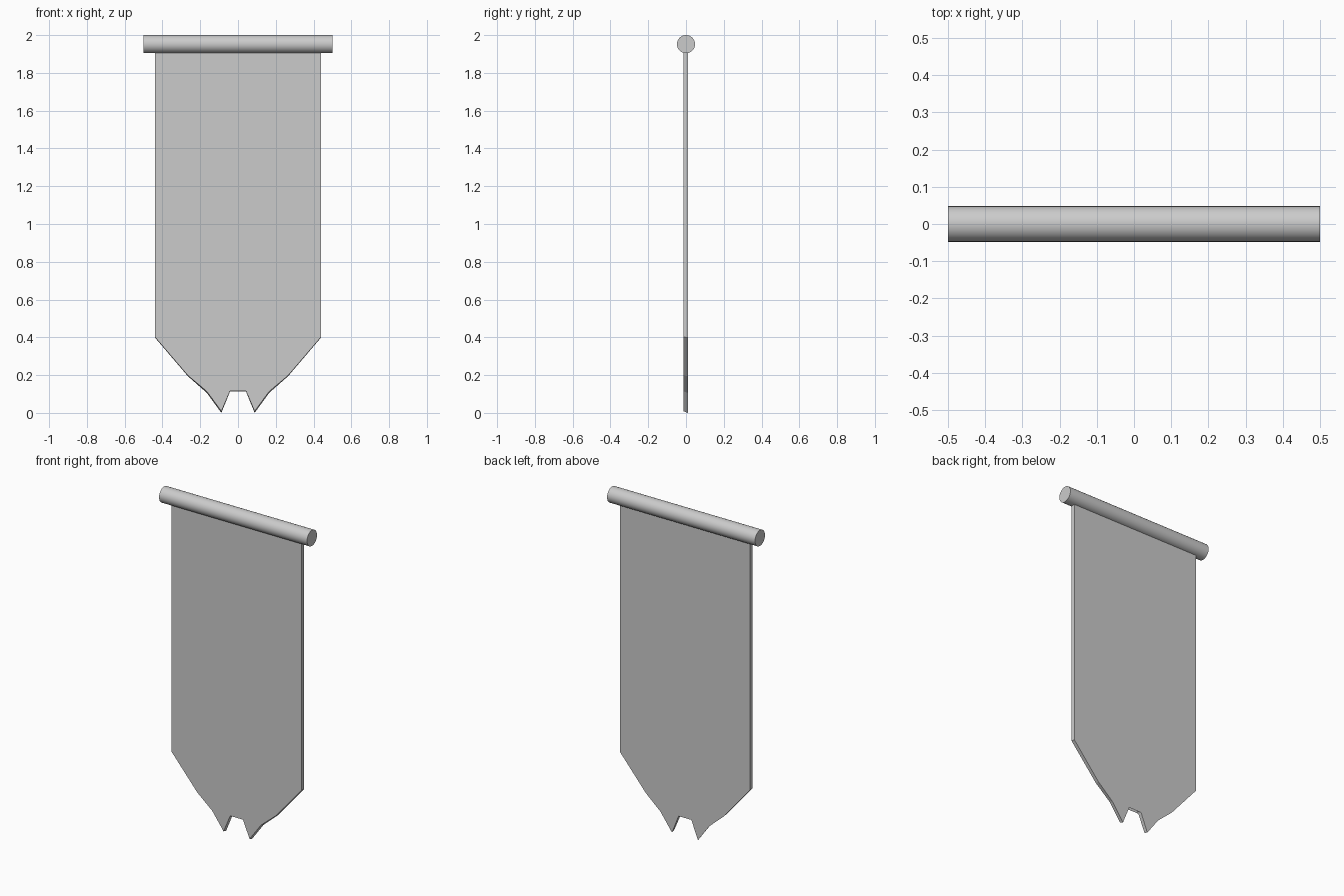
import bpy, bmesh, math

if "Cube" in bpy.data.objects:
    bpy.data.objects.remove(bpy.data.objects["Cube"])

# Hanging rod
bpy.ops.mesh.primitive_cylinder_add(vertices=32, radius=0.048, depth=1.0,
                                    location=(0, 0, 1.952),
                                    rotation=(0, math.pi / 2, 0))
rod = bpy.context.object
rod.name = "hanging_rod"
bpy.ops.object.transform_apply(location=False, rotation=True, scale=True)
bpy.ops.object.shade_smooth_by_angle(angle=math.radians(40))

# Cloth: right half of the outline as (x, z, extra drop of the rear edge)
half = [(0.44, 1.95, 0), (0.44, 0.402, 0.003), (0.265, 0.198, 0.004),
        (0.165, 0.114, 0.008), (0.088, 0.009, 0.009), (0.043, 0.115, 0.003)]
notch = [(0, 0.197, 0.002)]
outline = half + notch + [(-x, z, d) for x, z, d in reversed(half)]

bm = bmesh.new()
front = [bm.verts.new((x, -0.014, z)) for x, z, d in outline]
back = [bm.verts.new((x, 0.010, z - d)) for x, z, d in outline]
bm.faces.new(front)
bm.faces.new(back[::-1])
n = len(outline)
for i in range(n):
    j = (i + 1) % n
    bm.faces.new((front[i], back[i], back[j], front[j]))
bmesh.ops.triangulate(bm, faces=[f for f in bm.faces if len(f.verts) > 4])
bmesh.ops.recalc_face_normals(bm, faces=bm.faces)
mesh = bpy.data.meshes.new("banner_cloth")
bm.to_mesh(mesh)
bm.free()
cloth = bpy.data.objects.new("banner_cloth", mesh)
bpy.context.collection.objects.link(cloth)
